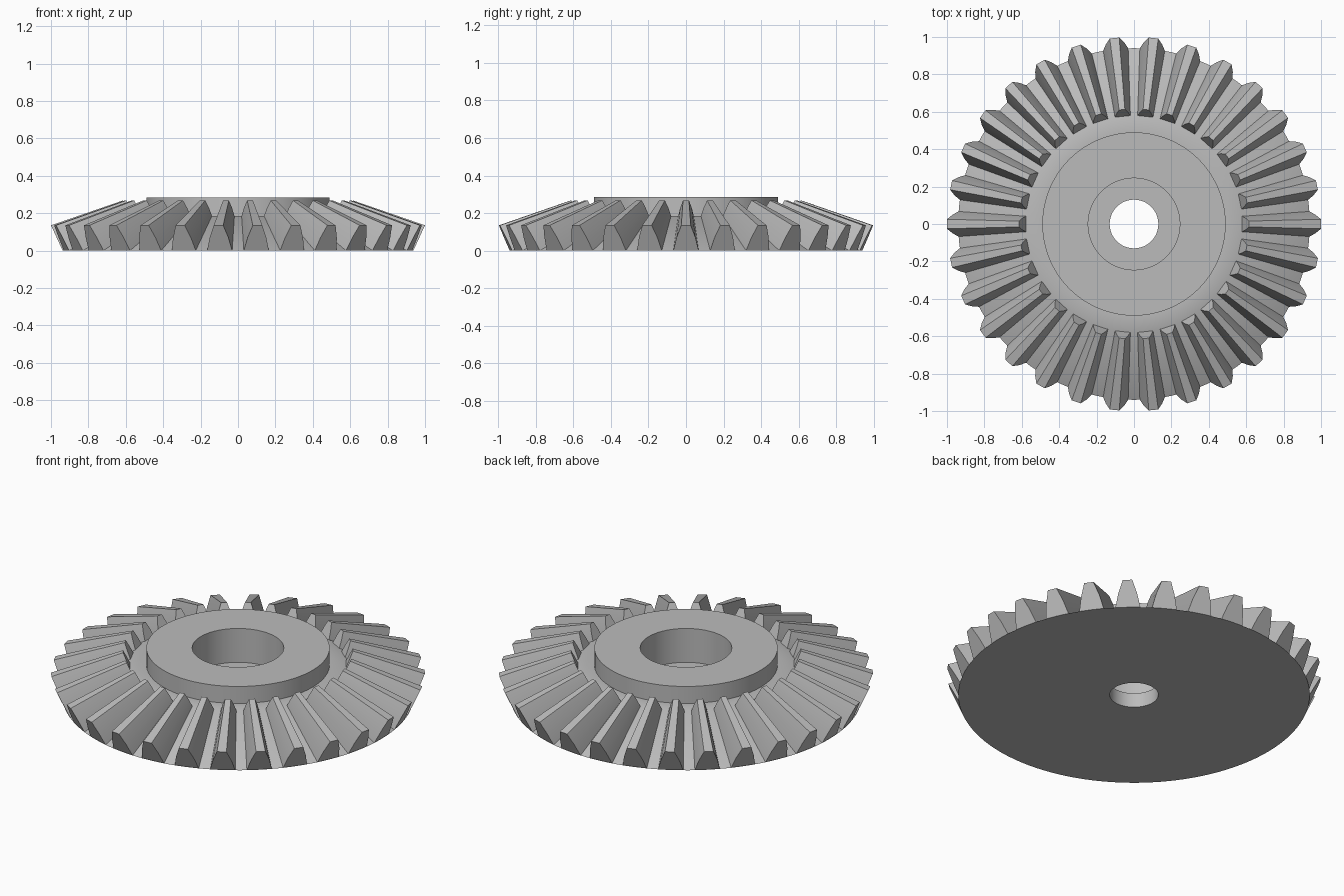
import bpy, bmesh, math

cube = bpy.data.objects.get("Cube")
if cube:
    bpy.data.objects.remove(cube, do_unlink=True)

TEETH = 30
SEGMENTS = 120

# One plain grey metal
steel = bpy.data.materials.new("grey_steel")
steel.use_nodes = True
steel.diffuse_color = (0.5, 0.5, 0.5, 1)
steel.node_tree.nodes["Principled BSDF"].inputs["Base Color"].default_value = (0.5, 0.5, 0.5, 1)


def polar(r, z, angle):
    return (r * math.cos(angle), r * math.sin(angle), z)


def finish(bm, name, smooth_angle):
    bmesh.ops.recalc_face_normals(bm, faces=bm.faces[:])
    mesh = bpy.data.meshes.new(name)
    bm.to_mesh(mesh)
    bm.free()
    mesh.materials.append(steel)
    obj = bpy.data.objects.new(name, mesh)
    bpy.context.collection.objects.link(obj)
    bpy.ops.object.select_all(action='DESELECT')
    obj.select_set(True)
    bpy.context.view_layer.objects.active = obj
    bpy.ops.object.shade_smooth_by_angle(angle=math.radians(smooth_angle))
    return obj


# Gear body: root cone, raised collar, counterbore and shaft hole, turned as a ring
profile = [(0.13, 0), (0.94, 0), (0.58, 0.185), (0.49, 0.185), (0.49, 0.285),
           (0.245, 0.285), (0.245, 0.085), (0.13, 0.085)]
bm = bmesh.new()
rings = [[bm.verts.new(polar(r, z, math.tau * i / SEGMENTS)) for r, z in profile]
         for i in range(SEGMENTS)]
for i, ring in enumerate(rings):
    nxt = rings[(i + 1) % SEGMENTS]
    for j in range(len(profile)):
        k = (j + 1) % len(profile)
        bm.faces.new((ring[j], nxt[j], nxt[k], ring[k]))
finish(bm, "gear_body", 30)

# Bevel teeth: (half angle in degrees, height fraction) up one flank, then mirrored
flank = [(4.1, 0), (2.95, 0.52), (1.45, 1)]
section = [(-a, t) for a, t in flank] + [(a, t) for a, t in reversed(flank)]
# Each end runs from its root (r, z) to its tip (r, z)
ends = [((0.94, 0), (1.0, 0.135)), ((0.58, 0.185), (0.615, 0.268))]

bm = bmesh.new()
for n in range(TEETH):
    centre = math.tau * n / TEETH
    outer, inner = [
        [bm.verts.new(polar(root[0] + t * (tip[0] - root[0]),
                            root[1] + t * (tip[1] - root[1]),
                            centre + math.radians(a))) for a, t in section]
        for root, tip in ends]
    bm.faces.new(outer)
    bm.faces.new(inner)
    for j in range(len(section)):
        k = (j + 1) % len(section)
        bm.faces.new((outer[j], outer[k], inner[k], inner[j]))
finish(bm, "bevel_teeth", 20)
